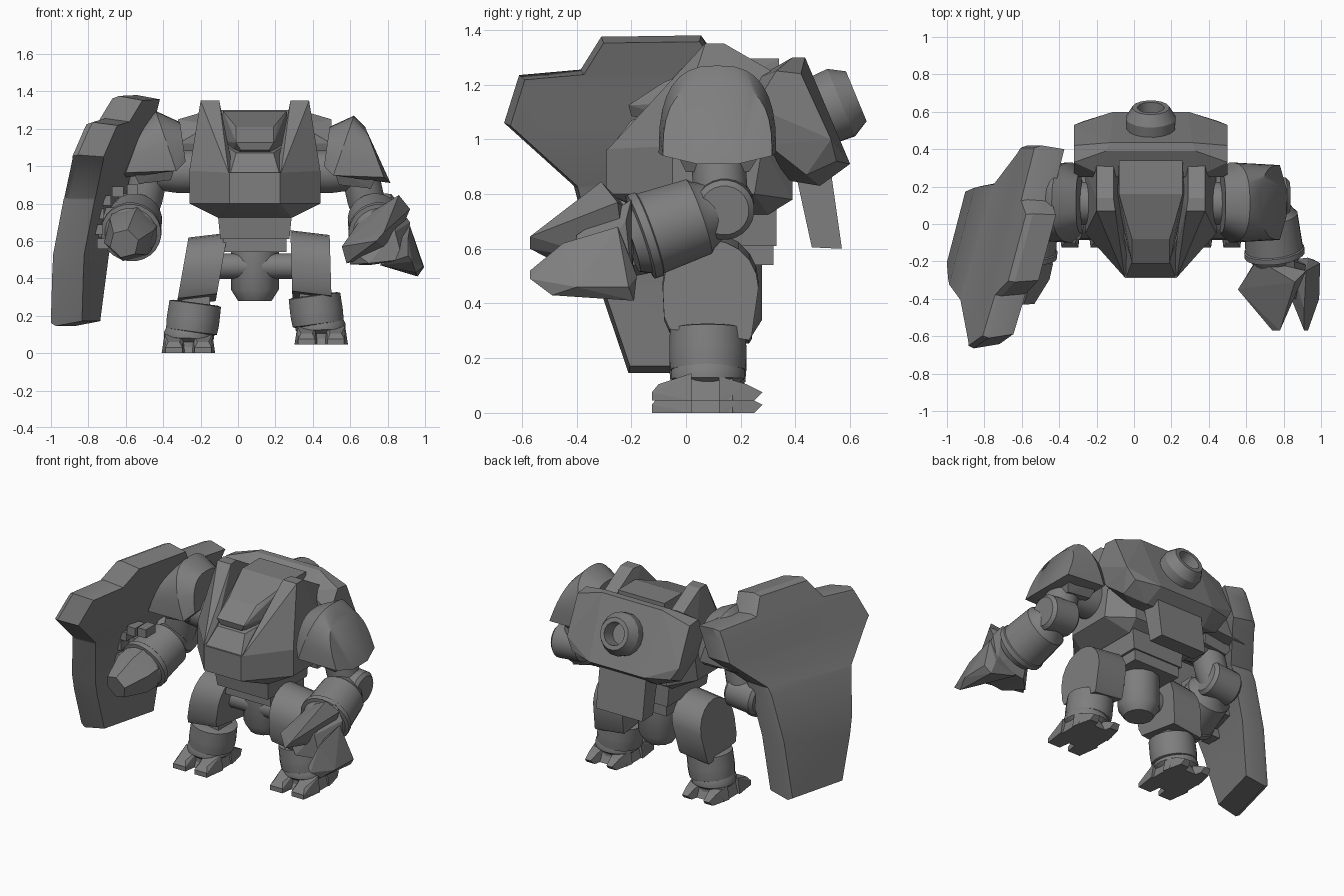
import bpy, bmesh, math
from mathutils import Vector

if "Cube" in bpy.data.objects:
    bpy.data.objects.remove(bpy.data.objects["Cube"])

CX = 0.09  # body centre line
grey = bpy.data.materials.new("dark_grey")
grey.diffuse_color = (0.21, 0.21, 0.21, 1)
grey.use_nodes = True
grey.node_tree.nodes["Principled BSDF"].inputs["Base Color"].default_value = grey.diffuse_color


def finish(bm, name, smooth=False):
    bmesh.ops.recalc_face_normals(bm, faces=bm.faces)
    me = bpy.data.meshes.new(name)
    bm.to_mesh(me)
    bm.free()
    ob = bpy.data.objects.new(name, me)
    bpy.context.collection.objects.link(ob)
    me.materials.append(grey)
    if smooth:
        bpy.ops.object.select_all(action='DESELECT')
        ob.select_set(True)
        bpy.context.view_layer.objects.active = ob
        bpy.ops.object.shade_smooth_by_angle(angle=math.radians(32))
    return ob


def hull(name, pts, smooth=False):
    """Faceted convex block through the given points."""
    bm = bmesh.new()
    for p in pts:
        bm.verts.new(p)
    r = bmesh.ops.convex_hull(bm, input=bm.verts)
    junk = {v for k in ('geom_interior', 'geom_unused') for v in r[k]
            if isinstance(v, bmesh.types.BMVert)}
    bmesh.ops.delete(bm, geom=list(junk), context='VERTS')
    bmesh.ops.dissolve_limit(bm, angle_limit=0.04, verts=bm.verts, edges=bm.edges)
    return finish(bm, name, smooth)


def sym(pts):
    """Both halves of a part that straddles the body centre line."""
    return [(CX + s * x, y, z) for x, y, z in pts for s in (-1, 1)]


def side(pts, s, dz=0):
    return [(CX + s * x, y, z + dz) for x, y, z in pts]


def box(x0, x1, y0, y1, z0, z1):
    return [(x, y, z) for x in (x0, x1) for y in (y0, y1) for z in (z0, z1)]


def lathe(name, a, b, profile, n=24):
    """Round part about the axis a-b; profile is (distance from a, radius)."""
    a, d = Vector(a), (Vector(b) - Vector(a)).normalized()
    u = d.orthogonal().normalized()
    w = d.cross(u)
    bm = bmesh.new()
    rings = []
    for t, r in profile:
        rings.append([bm.verts.new(a + d * t + r * (math.cos(q) * u + math.sin(q) * w))
                      for q in (math.tau * (i + .5) / n for i in range(n))])
    for p, q in zip(rings, rings[1:]):
        for i in range(n):
            j = (i + 1) % n
            bm.faces.new((p[i], p[j], q[j], q[i]))
    bm.faces.new(rings[0])
    bm.faces.new(rings[-1])
    return finish(bm, name, True)


# --- torso ---
hull("torso", sym([(.135, -.29, .965), (.135, -.29, .8), (.35, -.05, .975), (.35, -.05, .8),
                   (.35, .25, .8), (.35, .28, .98), (.22, .39, .98), (.22, .39, .78),
                   (.12, -.2, .76), (.2, -.1, .725), (.2, .3, .725)]))
hull("chest_ledge", sym([(.13, -.28, .965), (.1, -.2, 1.07), (.14, .1, 1.12), (.14, .35, 1.2),
                         (.28, .35, 1.2), (.3, .3, .97)]))
for s in (-1, 1):
    hull("collar_horn", side([(.14, -.285, .965), (.12, -.2, 1.0), (.35, -.05, .975), (.35, .28, .97),
                              (.14, .3, .97), (.29, .07, 1.35), (.19, .07, 1.35),
                              (.29, .14, 1.35), (.2, .14, 1.35), (.29, .33, 1.24), (.2, .33, 1.24)], s))
hull("head", sym([(.125, 0, 1.24), (.17, .16, 1.295), (.17, .34, 1.295), (.18, .15, 1.2),
                  (.1, -.08, 1.21), (.1, -.21, 1.125), (.075, -.2, 1.085), (.14, .1, 1.04),
                  (.14, -.05, 1.13), (.17, .34, 1.1)]))

# --- backpack, exhaust and rear flap ---
hull("backpack", sym([(.24, .25, 1.22), (.24, .39, 1.3), (.22, .435, 1.3), (.2, .6, .91),
                      (.22, .49, .83), (.22, .37, .85), (.41, .25, 1.12), (.41, .33, 1.25),
                      (.41, .42, 1.24), (.41, .53, 1.0), (.36, .55, .92), (.36, .44, .87), (.38, .3, .98)]))
lathe("exhaust", (0.09, .484, 1.1), (0.09, .622, 1.157),
      [(0, .13), (.09, .135), (.15, .1), (.15, .072), (.06, .066)], 16)
hull("rear_flap", sym([(.17, .40, .88), (.17, .53, .88), (.17, .46, .605), (.17, .57, .6)]))

# --- waist and pelvis ---
hull("waist", sym([(.2, -.1, .76), (.2, .33, .79), (.185, -.08, .61), (.185, .33, .61)]))
hull("hip_plate", sym(box(.0, .17, -.03, .32, .54, .62)))
lathe("pelvis", (CX, .15, .62), (CX, .15, 0), [(0, .15), (.07, .15), (.08, .128), (.28, .128), (.34, .09)], 12)
lathe("hip_axle", (CX - .25, .1, .465), (CX + .25, .1, .465), [(0, .068), (.5, .068)])

# --- legs ---
for s, dz in ((-1, 0), (1, .045)):
    n = "left" if s < 0 else "right"
    lean, shift = (.03, -.045) if s < 0 else (.005, 0)
    arc = [(.09 + .175 * math.cos(a), .455 + .175 * math.sin(a))
           for a in (math.pi * i / 10 for i in range(11))]
    outline = arc + [(-.08, .35), (-.06, .305), (.23, .265), (.24, .28)]
    hull(n + "_thigh", [(CX + s * (x + shift + lean * (.63 - z) / .17), y, z + dz * .3 - (x - .3) * .12)
                        for y, z in outline for x in (.19, .40)], True)
    hull(n + "_shin", side(box(.24, .39, .01, .15, .14, .36), s, dz * .5))
    lathe(n + "_calf_cuff", (CX + s * .318, .08, .27 + dz * .9), (CX + s * .342, .08, .09 + dz * .9),
          [(0, .12), (.005, .14), (.085, .142), (.11, .142), (.155, .138), (.165, .115)])
    lathe(n + "_ankle", (CX + s * .35, .08, .14 + dz), (CX + s * .355, .08, dz),
          [(0, .12), (.03, .135), (.06, .135), (.08, .11), (.12, .11)])
    f = CX + s * .355
    hull(n + "_foot", [(f + x, .08 + y, z + dz) for q in (-1, 1) for x, y, z in
                       [(q * .13, -.07, 0), (q * .13, .09, 0), (q * .09, -.13, 0), (q * .09, .13, 0),
                        (q * .11, -.08, .08), (q * .11, .09, .08)]])
    for q in (-1, 1):
        t = f + q * .078
        hull(n + "_front_toe", [(t + x, y, z + dz) for e in (-1, 1) for x, y, z in
                                [(e * .065, .02, 0), (e * .045, -.125, 0), (e * .045, -.125, .03),
                                 (e * .03, -.1, .06), (e * .05, .02, .1)]])
        hull(n + "_heel_toe", [(t + x, y, z + dz) for e in (-1, 1) for x, y, z in
                               [(e * .06, .12, 0), (e * .03, .25, 0), (e * .02, .28, .03),
                                (e * .03, .22, .06), (e * .045, .12, .09)]])


def soft(v, p=.75):
    """Squarer arch than a plain half circle."""
    return math.copysign(abs(v) ** p, v)


# --- shoulders and arms ---
for s in (-1, 1):
    n = "left" if s < 0 else "right"
    lift = .025 if s < 0 else 0
    lathe(n + "_shoulder_joint", (CX + s * .28, .11, .97), (CX + s * .55, .11, .97),
          [(0, .115), (.13, .115), (.24, .1)])
    pad = []
    for i in range(17):
        a = math.pi * i / 16
        c, q = soft(math.cos(a)), soft(math.sin(a))
        pad += [(.37 + .03 * q, .115 + .165 * c, 1.0 + .21 * q),
                (.42 + .11 * q, .115 + .215 * c, .95 + .32 * q),
                (.69 - .10 * q, .115 + .20 * c, .94 + .27 * q)]
    hull(n + "_shoulder_pad", side(pad + [(.725, .04, .91), (.725, .19, .91)], s, lift), True)
    hull(n + "_pad_base", side([(.42, -.05, .99), (.42, .29, .99), (.45, 0, .9), (.45, .23, .9),
                                (.62, 0, .88), (.62, .23, .88), (.66, -.04, .96), (.66, .28, .96)], s, lift))
    lathe(n + "_upper_arm", (CX + s * .56, .115, .97), (CX + s * .61, .13, .75),
          [(0, .1), (.15, .1), (.24, .09)])
    lathe(n + "_elbow", (CX + s * .53, .14, .76), (CX + s * .74, .14, .74),
          [(0, .09), (.02, .11), (.19, .11), (.21, .09)])
    lathe(n + "_forearm", (CX + s * .63, .14, .75), (CX + s * .665, -.19, .635),
          [(0, .09), (.04, .105), (.085, .13), (.1, .145), (.29, .155), (.295, .162), (.325, .162),
           (.33, .14), (.37, .12)])

# --- right claw hand ---
hull("right_palm", [(.66, -.18, .72), (.86, -.2, .78), (.92, -.22, .7), (.9, -.2, .5), (.575, -.32, .57),
                    (.6, -.3, .475), (.7, -.2, .47), (.84, -.4, .65), (.88, -.4, .5), (.7, -.4, .48)])
hull("upper_claw", [(.86, -.31, .845), (.92, -.25, .77), (.66, -.19, .72), (.555, -.35, .57),
                    (.58, -.34, .48), (.78, -.57, .645), (.74, -.57, .6), (.82, -.22, .54)])
hull("lower_claw", [(.92, -.25, .68), (.93, -.18, .5), (.995, -.21, .46), (.96, -.19, .41),
                    (.76, -.2, .47), (.99, -.4, .46), (.95, -.49, .43), (.91, -.57, .52),
                    (.93, -.57, .49), (.84, -.22, .62), (.91, -.45, .62)])

# --- left fist and shield straps ---
lathe("left_fist", (-.57, -.18, .645), (-.615, -.45, .575), [(0, .145), (.09, .14), (.24, .08)], 6)
for i in range(6):
    a = math.radians(85 + 26 * i)
    x, z = -.58 + .175 * math.cos(a), .69 + .185 * math.sin(a)
    hull("strap_block", box(x - .03, x + .03, -.2, -.1, z - .028, z + .028))
hull("shield_bracket", box(-.75, -.63, -.12, .06, .62, .78))

# --- shield: outline in depth and height, folded along its height ---
outline = [(-.21, .145), (-.3, .41), (-.41, .83), (-.665, 1.06), (-.61, 1.235), (-.385, 1.255), (-.31, 1.375),
           (.055, 1.38), (.13, 1.275), (.42, 1.27), (.42, 1.07), (.22, .87), (.2, .5), (.18, .145)]
fold = [(.1, -.98), (.53, -.93), (.82, -.855), (1.03, -.75), (1.2, -.69), (1.45, -.58)]
bm = bmesh.new()
rings = [[bm.verts.new((t, -.09 + (y + .09) * k, .8 + (z - .8) * k)) for y, z in outline]
         for t, k in ((0, .975), (.03, 1), (.165, .96))]
bm.faces.new(rings[0])
bm.faces.new(rings[-1])
for p, q in zip(rings, rings[1:]):
    for i in range(len(p)):
        j = (i + 1) % len(p)
        bm.faces.new((p[i], p[j], q[j], q[i]))
for z, _ in fold[1:-1]:
    bmesh.ops.bisect_plane(bm, geom=bm.verts[:] + bm.edges[:] + bm.faces[:],
                           plane_co=(0, 0, z), plane_no=(0, 0, 1))
for v in bm.verts:
    for (z0, x0), (z1, x1) in zip(fold, fold[1:]):
        if z0 <= v.co.z <= z1:
            v.co.x += x0 + (x1 - x0) * (v.co.z - z0) / (z1 - z0) + .26 * (v.co.y + .1)
            break
finish(bm, "shield", True)
